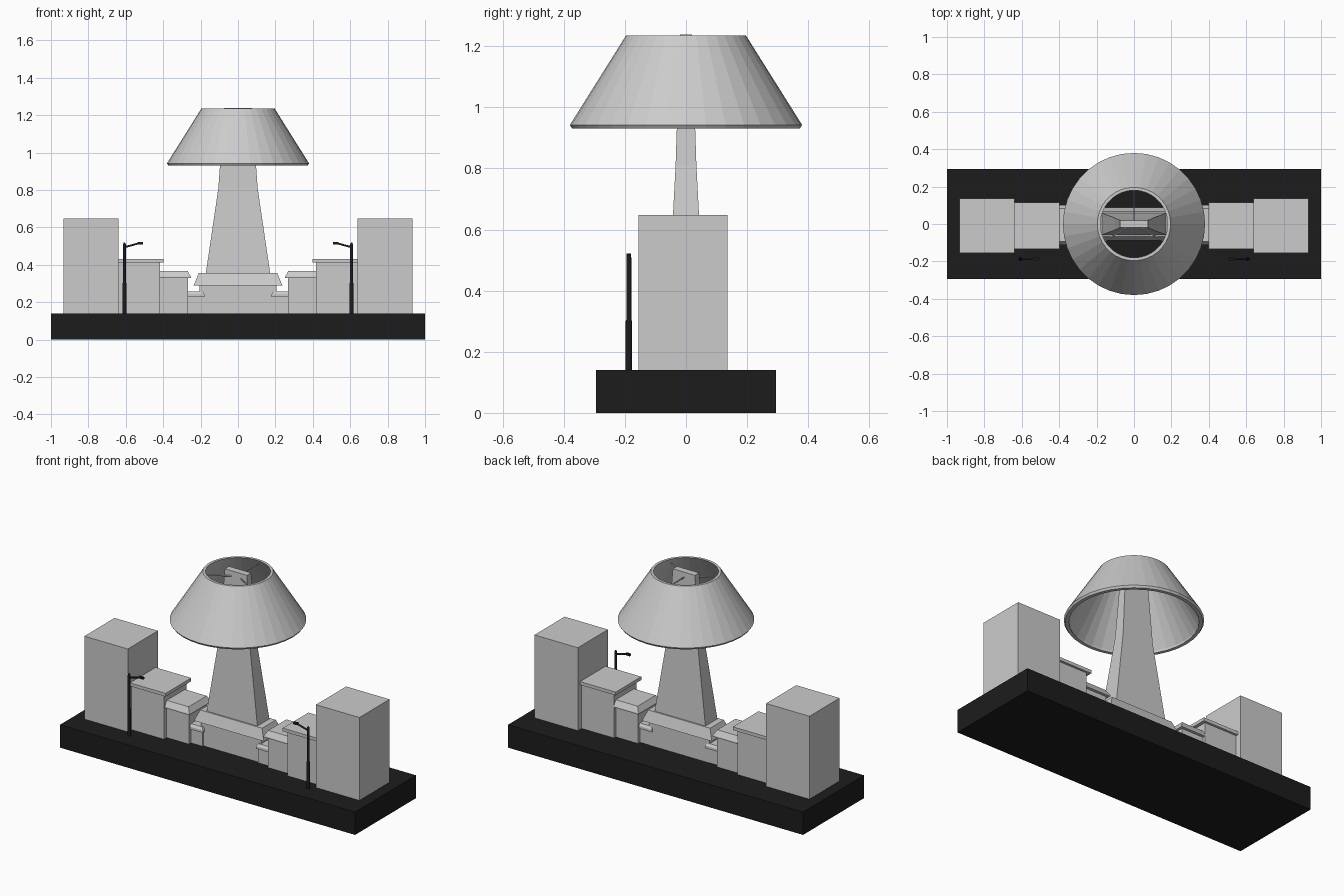
import bpy, bmesh
from math import pi, cos, sin
from mathutils import Vector

if "Cube" in bpy.data.objects:
    bpy.data.objects.remove(bpy.data.objects["Cube"])

YC = -0.01  # the buildings sit slightly in front of the centre line

black = bpy.data.materials.new("black")
black.diffuse_color = (0.012, 0.012, 0.012, 1)
black.use_nodes = True
black.node_tree.nodes["Principled BSDF"].inputs["Base Color"].default_value = black.diffuse_color


def make_object(name, bm, mat=None):
    bmesh.ops.recalc_face_normals(bm, faces=bm.faces)
    mesh = bpy.data.meshes.new(name)
    bm.to_mesh(mesh)
    bm.free()
    if mat:
        mesh.materials.append(mat)
    ob = bpy.data.objects.new(name, mesh)
    bpy.context.collection.objects.link(ob)
    return ob


def loft(name, rings, mat=None, closed=False):
    """Skin equal-sized rings of points; cap the ends or close the loop."""
    bm = bmesh.new()
    vs = [[bm.verts.new(p) for p in ring] for ring in rings]
    n = len(vs[0])
    pairs = list(zip(vs, vs[1:]))
    if closed:
        pairs.append((vs[-1], vs[0]))
    else:
        bm.faces.new(vs[0])
        bm.faces.new(vs[-1])
    for a, b in pairs:
        for i in range(n):
            j = (i + 1) % n
            bm.faces.new((a[i], a[j], b[j], b[i]))
    return make_object(name, bm, mat)


def block(name, sections, yc=0.0, side=1, mat=None):
    """Stack of rectangles given as (x0, x1, half depth, z)."""
    return loft(name, [[(side * x0, yc - h, z), (side * x1, yc - h, z),
                        (side * x1, yc + h, z), (side * x0, yc + h, z)]
                       for x0, x1, h, z in sections], mat)


def tube(name, path, sides=12, mat=None):
    """Round tube through (point, radius) pairs."""
    rings = []
    direction = (Vector(path[-1][0]) - Vector(path[0][0])).normalized()
    q = direction.to_track_quat('Z', 'Y')
    for p, r in path:
        rings.append([Vector(p) + q @ Vector((r * cos(2 * pi * i / sides),
                                              r * sin(2 * pi * i / sides), 0))
                      for i in range(sides)])
    return loft(name, rings, mat)


def lathe(name, profile, sides):
    return loft(name, [[(r * cos(2 * pi * i / sides), r * sin(2 * pi * i / sides), z)
                        for i in range(sides)] for r, z in profile], closed=True)


# Base slab
block("base", [(-1, 1, 0.295, 0), (-1, 1, 0.295, 0.14)], mat=black)

# Central pedestal, sloped collar and tapering tower
block("pedestal", [(-0.205, 0.205, 0.065, 0.14), (-0.205, 0.205, 0.065, 0.29)])
block("pedestal_collar", [(-0.237, 0.237, 0.088, 0.29), (-0.21, 0.21, 0.067, 0.355)])
block("tower", [(-0.172, 0.172, 0.058, 0.355), (-0.105, 0.105, 0.034, 0.81),
                (-0.075, 0.075, 0.02, 1.238)])

# Lamp shade: thin conical shell with a turned-in lower lip
lathe("lamp_shade", [(0.38, 0.942), (0.196, 1.235), (0.18, 1.235),
                     (0.352, 0.942), (0.352, 0.93), (0.372, 0.93)], 36)

# Three spokes holding the shade
for k in range(3):
    a = pi / 2 + k * 2 * pi / 3
    tube(f"shade_spoke_{k + 1}", [((0, 0, 1.205), 0.004),
                                  ((0.2 * cos(a), 0.2 * sin(a), 1.205), 0.004)], 8)

for side, tag in ((-1, "left"), (1, "right")):
    # Tall end building
    block(f"{tag}_tall_building", [(0.638, 0.932, 0.146, 0.14),
                                   (0.638, 0.932, 0.146, 0.648)], YC, side)
    # Middle building with flat roof slab
    block(f"{tag}_middle_building", [(0.418, 0.638, 0.11, 0.14),
                                     (0.418, 0.638, 0.11, 0.412)], YC, side)
    block(f"{tag}_middle_roof", [(0.397, 0.638, 0.124, 0.412),
                                 (0.397, 0.638, 0.124, 0.432)], YC, side)
    # Low building with sloped roof
    block(f"{tag}_low_building", [(0.268, 0.418, 0.088, 0.14),
                                  (0.268, 0.418, 0.088, 0.33)], YC / 2, side)
    block(f"{tag}_low_roof", [(0.252, 0.418, 0.106, 0.328), (0.252, 0.418, 0.106, 0.336),
                              (0.27, 0.418, 0.088, 0.368)], YC / 2, side)
    # Smallest building
    block(f"{tag}_small_building", [(0.188, 0.27, 0.068, 0.14),
                                    (0.188, 0.27, 0.068, 0.23)], YC / 2, side)
    block(f"{tag}_small_roof", [(0.18, 0.27, 0.078, 0.228), (0.18, 0.27, 0.078, 0.243),
                                (0.19, 0.27, 0.068, 0.258)], YC / 2, side)

    # Street light: stepped pole, rising arm and flat head
    x, y = side * 0.607, -0.187
    tube(f"{tag}_street_pole", [((x, y, 0.14), 0.0105), ((x, y, 0.3), 0.0105),
                                ((x, y, 0.305), 0.008), ((x, y, 0.508), 0.008),
                                ((x, y, 0.518), 0.004)], mat=black)
    tube(f"{tag}_street_arm", [((x, y, 0.494), 0.005),
                               ((side * 0.533, y, 0.514), 0.005)], mat=black)
    block(f"{tag}_street_head", [(0.508, 0.538, 0.007, 0.509),
                                 (0.508, 0.538, 0.007, 0.521)], y, side, black)
